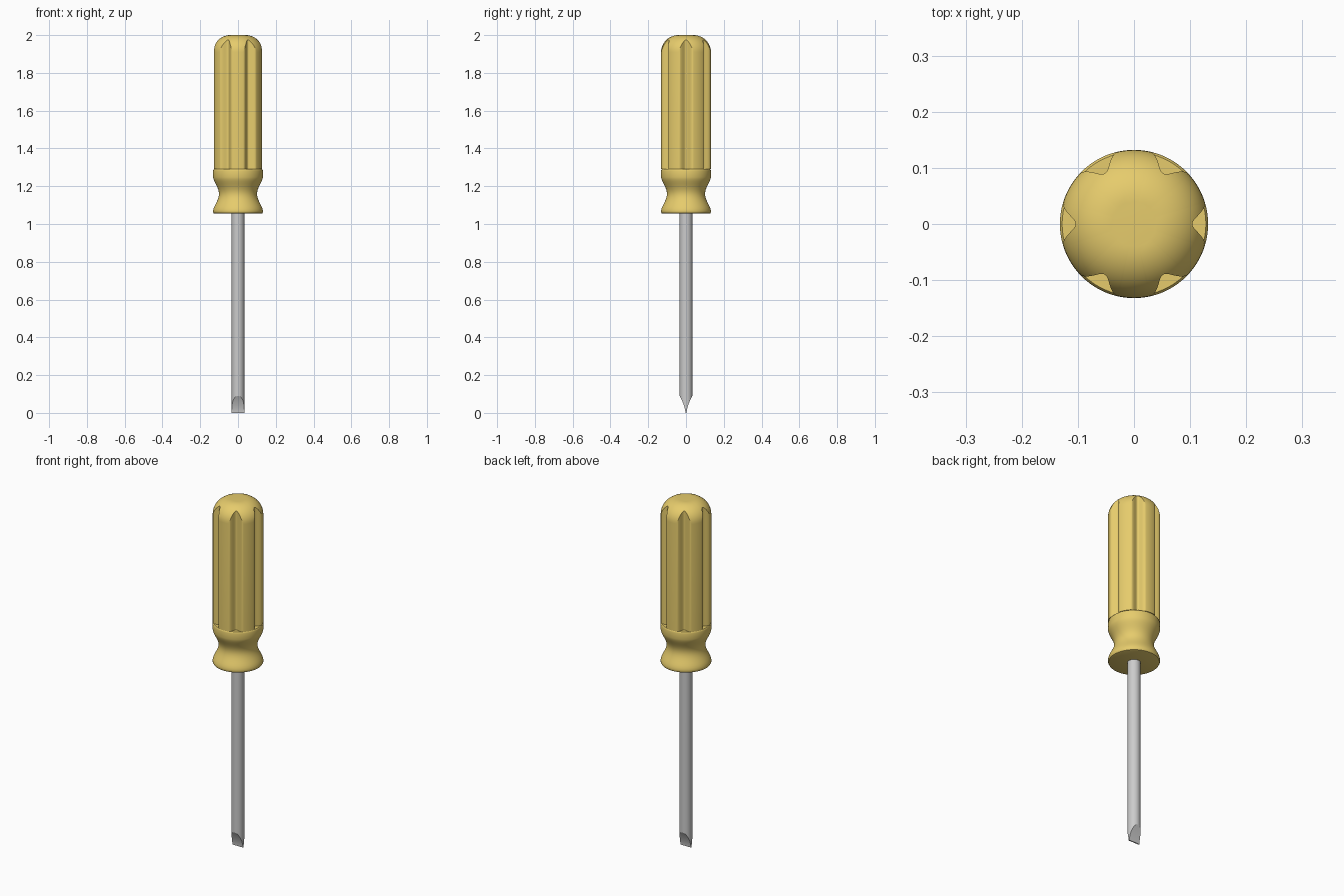
import bpy, bmesh, math

if "Cube" in bpy.data.objects:
    bpy.data.objects.remove(bpy.data.objects["Cube"])

def skin_columns(name, columns, angle=30):
    """Skin a closed loop of vertical point columns and cap both ends."""
    bm = bmesh.new()
    grid = [[bm.verts.new(p) for p in col] for col in columns]
    n, m = len(grid), len(grid[0])
    for i in range(n):
        a, b = grid[i], grid[(i + 1) % n]
        for j in range(m - 1):
            bm.faces.new((a[j], b[j], b[j + 1], a[j + 1]))
    bm.faces.new([c[0] for c in reversed(grid)])
    bm.faces.new([c[-1] for c in grid])
    bmesh.ops.remove_doubles(bm, verts=bm.verts, dist=1e-6)
    bmesh.ops.dissolve_degenerate(bm, edges=bm.edges, dist=1e-6)
    bmesh.ops.recalc_face_normals(bm, faces=bm.faces)
    me = bpy.data.meshes.new(name)
    bm.to_mesh(me)
    bm.free()
    ob = bpy.data.objects.new(name, me)
    bpy.context.collection.objects.link(ob)
    bpy.ops.object.select_all(action='DESELECT')
    ob.select_set(True)
    bpy.context.view_layer.objects.active = ob
    bpy.ops.object.shade_smooth_by_angle(angle=math.radians(angle))
    return ob

# Handle: turned base and waist, six-fluted grip, domed end
R, FLUTE_R, HALF = 0.132, 0.104, math.radians(17.5)
CAP_R, DOME_Z, LEDGE_Z = 0.04, 1.91, 1.29

def grip_radius(a):
    step = math.pi / 3
    d = abs((a + step / 2) % step - step / 2)
    t = min(d / HALF, 1)
    return FLUTE_R + (R - FLUTE_R) * (1 - math.cos(math.pi * t)) / 2

base = [(0.124, 1.055), (0.129, 1.057), (0.132, 1.063), (0.132, 1.071)]
for k in range(1, 16):                       # smooth waist
    t = k / 16
    base.append((R - 0.031 * math.sin(math.pi * t) ** 1.5, 1.071 + 0.177 * t))
base += [(R, 1.248), (R, 1.281), (0.1305, 1.287), (0.128, LEDGE_Z)]

columns = []
N = 288
for i in range(N):
    a = 2 * math.pi * i / N
    f = grip_radius(a)
    start = math.acos(min((f - CAP_R) / (R - CAP_R), 1))
    prof = base + [(f, LEDGE_Z)]
    for k in range(13):                      # dome from the flute edge up
        s = start + (math.pi / 2 - start) * k / 12
        prof.append((CAP_R + (R - CAP_R) * math.cos(s),
                     DOME_Z + (2 - DOME_Z) * math.sin(s)))
    columns.append([(r * math.cos(a), r * math.sin(a), z) for r, z in prof])
handle = skin_columns("handle", columns)
mat = bpy.data.materials.new("yellow_plastic")
mat.diffuse_color = (0.79, 0.60, 0.15, 1)
mat.use_nodes = True
mat.node_tree.nodes["Principled BSDF"].inputs["Base Color"].default_value = mat.diffuse_color
handle.data.materials.append(mat)

# Shaft: round bar hollow-ground on two sides to a flat blade
SR, TIP, GRIND, POW = 0.0335, 0.003, 0.09, 1.6
columns = []
N = 96
for i in range(N):
    a = 2 * math.pi * i / N
    x, y = SR * math.cos(a), SR * math.sin(a)
    zc = GRIND * (max(abs(y) - TIP, 0) / (SR - TIP)) ** (1 / POW)
    zc = max(zc, 0.003)
    col = []
    for k in range(11):
        z = zc * k / 10
        h = TIP + (SR - TIP) * (z / GRIND) ** POW
        col.append((x, math.copysign(min(abs(y), h) if k < 10 else abs(y), y), z))
    col.append((x, y, 1.07))
    columns.append(col)
skin_columns("shaft", columns, 25)
